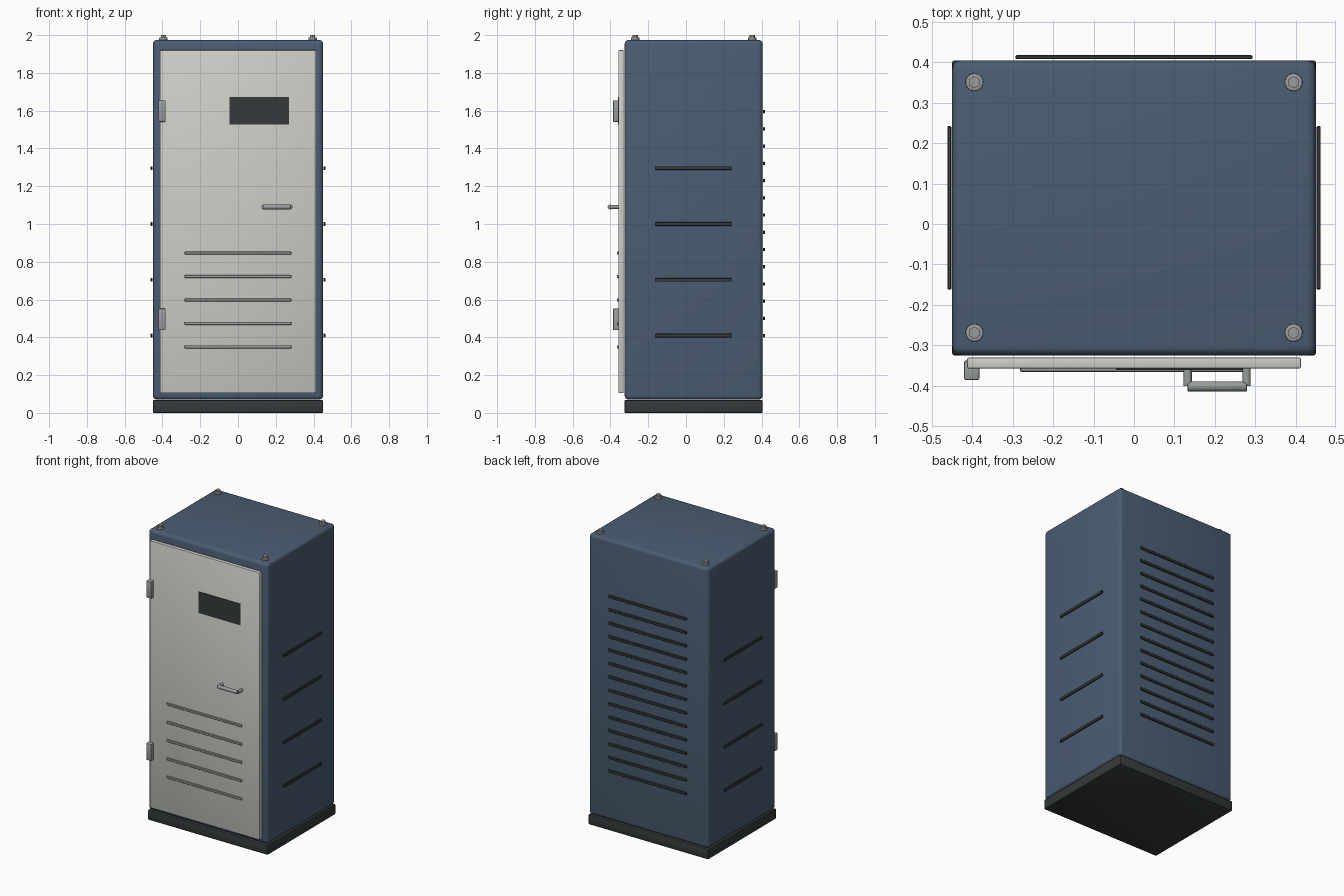
import bpy, math

if "Cube" in bpy.data.objects:
    bpy.data.objects.remove(bpy.data.objects["Cube"])


def material(name, rgb):
    m = bpy.data.materials.new(name)
    m.diffuse_color = (*rgb, 1)
    m.use_nodes = True
    m.node_tree.nodes["Principled BSDF"].inputs["Base Color"].default_value = m.diffuse_color
    return m


BLUE = material("blue_paint", (0.07, 0.11, 0.17))
DARK = material("dark_plastic", (0.035, 0.042, 0.042))
CREAM = material("door_paint", (0.62, 0.62, 0.58))
STEEL = material("steel", (0.32, 0.34, 0.33))


def finish(name, mat, bevel=0, segments=1):
    ob = bpy.context.object
    ob.name = name
    ob.data.materials.append(mat)
    if bevel:
        mod = ob.modifiers.new("bevel", "BEVEL")
        mod.width, mod.segments = bevel, segments
        bpy.ops.object.modifier_apply(modifier=mod.name)
        bpy.ops.object.shade_smooth_by_angle(angle=math.radians(35))
    return ob


def box(name, x, y, z, mat, bevel=0, segments=1):
    """Box from (min, max) ranges."""
    bpy.ops.mesh.primitive_cube_add(size=1, location=[(a + b) / 2 for a, b in (x, y, z)])
    bpy.context.object.scale = [b - a for a, b in (x, y, z)]
    bpy.ops.object.transform_apply(location=False, rotation=False, scale=True)
    return finish(name, mat, bevel, segments)


def rod(name, loc, r, depth, mat, rot=(0, 0, 0), sides=24, bevel=0):
    bpy.ops.mesh.primitive_cylinder_add(vertices=sides, radius=r, depth=depth, location=loc, rotation=rot)
    ob = finish(name, mat, bevel, 2)
    if sides > 8:
        bpy.ops.object.shade_smooth_by_angle(angle=math.radians(35))
    return ob


# Cabinet shell and plinth
box("cabinet_body", (-0.45, 0.45), (-0.325, 0.405), (0.07, 1.975), BLUE, 0.022, 4)
box("plinth", (-0.45, 0.45), (-0.325, 0.405), (0, 0.068), DARK, 0.005, 2)

# Door with display window
box("door", (-0.413, 0.413), (-0.358, -0.331), (0.105, 1.92), CREAM, 0.004, 2)
box("display_window", (-0.045, 0.27), (-0.361, -0.352), (1.527, 1.672), DARK)

# Door louvres
for i in range(5):
    z = 0.35 + i * 0.124
    box(f"door_louvre_{i}", (-0.282, 0.282), (-0.366, -0.354), (z - 0.008, z + 0.008), STEEL, 0.002)

# Hinges
for i, z in enumerate((0.495, 1.598)):
    box(f"hinge_{i}", (-0.421, -0.383), (-0.386, -0.338), (z - 0.057, z + 0.057), STEEL, 0.004, 2)

# Handle: grip bar and two posts
rod("handle_grip", (0.206, -0.402, 1.09), 0.0125, 0.147, STEEL, (0, math.pi / 2, 0), bevel=0.002)
for i, x in enumerate((0.133, 0.279)):
    rod(f"handle_post_{i}", (x, -0.379, 1.09), 0.01, 0.044, STEEL, (math.pi / 2, 0, 0))

# Side vents, both sides
for side in (-1, 1):
    xs = sorted((side * 0.452, side * 0.462))
    for i in range(4):
        z = 0.409 + i * 0.2955
        box(f"side_vent_{side}_{i}", xs, (-0.162, 0.242), (z - 0.01, z + 0.01), DARK, 0.002)

# Rear vents
for i in range(14):
    z = 0.409 + i * 0.0912
    box(f"rear_vent_{i}", (-0.293, 0.293), (0.408, 0.418), (z - 0.009, z + 0.009), DARK, 0.002)

# Roof bolts: washer and hex head
for x in (-0.395, 0.395):
    for y in (-0.269, 0.351):
        rod("bolt_washer", (x, y, 1.98), 0.022, 0.015, STEEL, bevel=0.002)
        rod("bolt_head", (x, y, 1.991), 0.015, 0.018, STEEL, sides=6)
